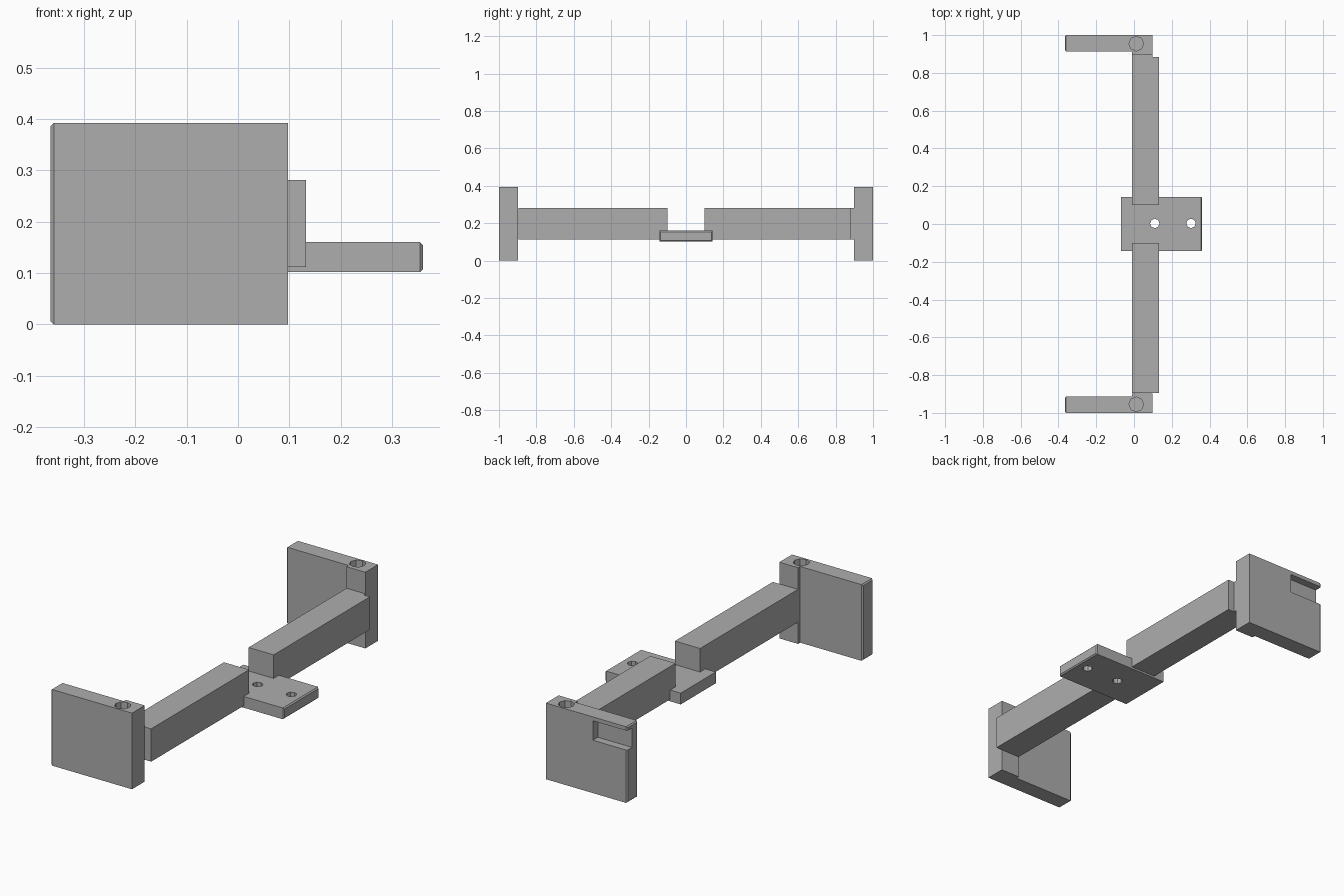
import bpy
import bmesh
from mathutils import Vector, Matrix

cube = bpy.data.objects.get("Cube")
if cube:
    bpy.data.objects.remove(cube, do_unlink=True)

grey = bpy.data.materials.new("plain grey")
grey.use_nodes = True
colour = (0.42, 0.42, 0.42, 1)
grey.diffuse_color = colour
grey.node_tree.nodes["Principled BSDF"].inputs["Base Color"].default_value = colour


def finish(name, bm):
    mesh = bpy.data.meshes.new(name)
    bm.to_mesh(mesh)
    bm.free()
    mesh.materials.append(grey)
    obj = bpy.data.objects.new(name, mesh)
    bpy.context.collection.objects.link(obj)
    return obj


def box(name, low, high, chamfer_side=0):
    """Box between two corners; chamfer_side (-1 or 1) softens that x end."""
    low, high = Vector(low), Vector(high)
    bm = bmesh.new()
    bmesh.ops.create_cube(bm, size=1)
    for v in bm.verts:
        v.co = (low + high) / 2 + v.co * (high - low)
    if chamfer_side:
        end = high.x if chamfer_side > 0 else low.x
        edges = [e for e in bm.edges if all(abs(v.co.x - end) < 1e-4 for v in e.verts)]
        bmesh.ops.bevel(bm, geom=edges, offset=0.006, segments=1, affect='EDGES')
    return finish(name, bm)


def cylinder(name, x, y, low, high, radius):
    bm = bmesh.new()
    bmesh.ops.create_cone(bm, cap_ends=True, segments=8, radius1=radius, radius2=radius,
                          depth=high - low, matrix=Matrix.Translation((x, y, (low + high) / 2)))
    return finish(name, bm)


def cut(obj, cutter):
    cutter.hide_render = True
    cutter.hide_set(True)
    mod = obj.modifiers.new("cut", 'BOOLEAN')
    mod.operation = 'DIFFERENCE'
    mod.solver = 'EXACT'
    mod.object = cutter


def union(obj, other):
    other.hide_render = True
    other.hide_set(True)
    mod = obj.modifiers.new("join", 'BOOLEAN')
    mod.operation = 'UNION'
    mod.solver = 'EXACT'
    mod.object = other


# End plates, each with a raised inner block and a blind peg hole in the top
for side, label in ((-1, "front"), (1, "back")):
    def span(a, b):
        return sorted((side * a, side * b))

    y0, y1 = span(0.914, 1.0)
    plate = box(label + "_end_plate", (-0.365, y0, 0), (0.097, y1, 0.392), -1)
    y0, y1 = span(0.897, 0.95)
    block = box(label + "_inner_block", (-0.01, y0, 0), (0.097, y1, 0.392))
    union(plate, block)
    cut(plate, cylinder(label + "_peg_hole_cutter", 0.012, side * 0.955, 0.08, 0.45, 0.039))

    # Open pocket on the outside of the back plate
    if side > 0:
        cut(plate, box("pocket_cutter", (-0.5, 0.96, 0.272), (-0.17, 1.1, 0.372)))

    # Arm from the end plate to the middle
    y0, y1 = span(0.1, 0.883 if side > 0 else 0.896)
    box(label + "_arm", (-0.01, y0, 0.112), (0.133, y1, 0.281))

# Short neck joining the back arm to its plate
box("back_arm_neck", (-0.01, 0.87, 0.112), (0.097, 0.9, 0.281))

# Middle mounting plate with two screw holes
mount = box("mounting_plate", (-0.07, -0.143, 0.102), (0.361, 0.143, 0.16), 1)
for i, x in enumerate((0.11, 0.302)):
    cut(mount, cylinder(f"screw_hole_cutter_{i + 1}", x, 0.003, 0, 0.3, 0.025))
